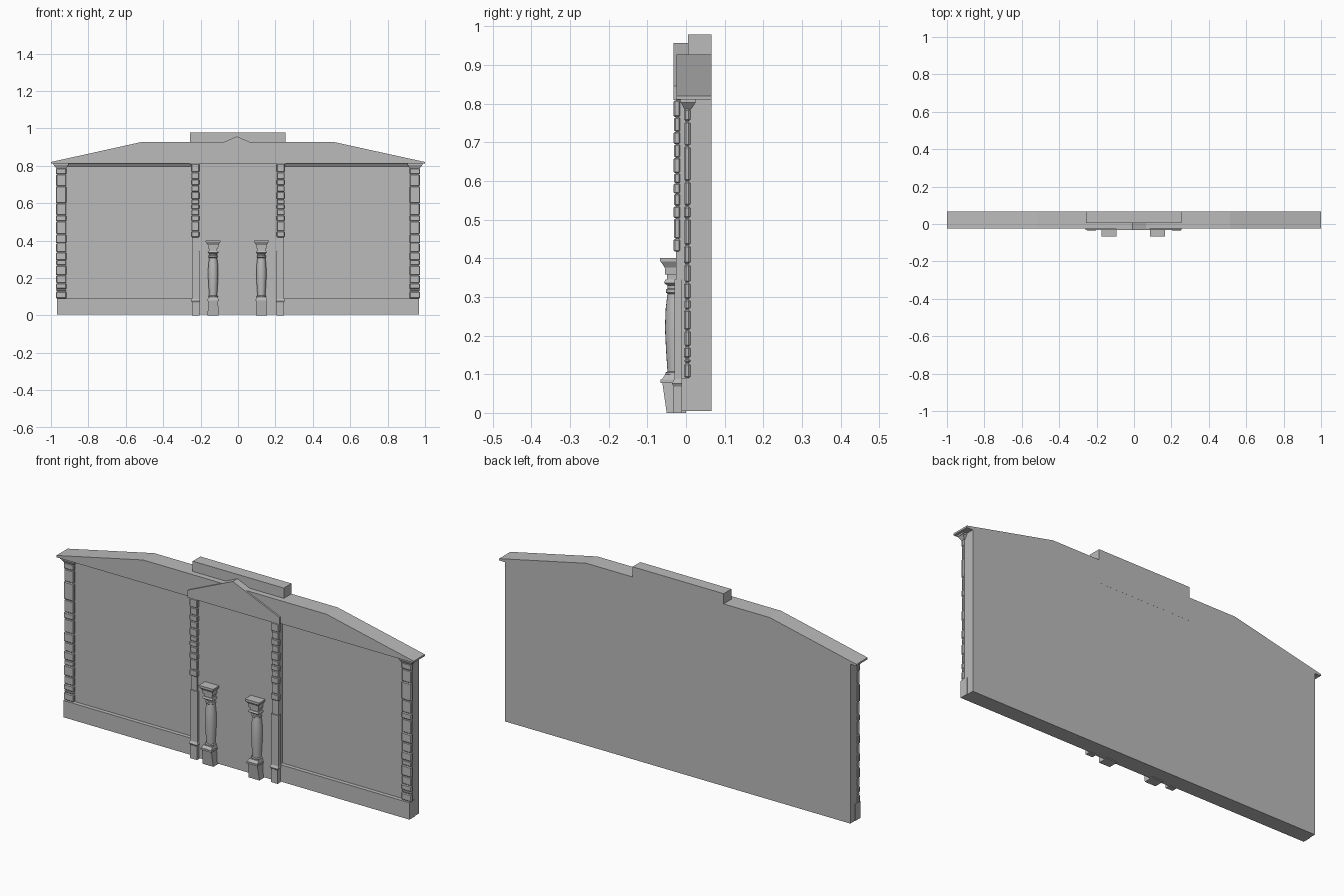
import bpy, bmesh, math

if "Cube" in bpy.data.objects:
    bpy.data.objects.remove(bpy.data.objects["Cube"])

stone = bpy.data.materials.new("grey_stone")
stone.diffuse_color = (0.5, 0.5, 0.5, 1)
stone.use_nodes = True
stone.node_tree.nodes["Principled BSDF"].inputs["Base Color"].default_value = stone.diffuse_color


def finish(name, bm, bevel=0.0):
    bmesh.ops.recalc_face_normals(bm, faces=bm.faces[:])
    me = bpy.data.meshes.new(name)
    bm.to_mesh(me)
    bm.free()
    ob = bpy.data.objects.new(name, me)
    bpy.context.collection.objects.link(ob)
    me.materials.append(stone)
    if bevel:
        m = ob.modifiers.new("worn_edges", 'BEVEL')
        m.width, m.segments = bevel, 1
    return ob


def add_block(bm, low, high, z0, z1):
    """Block whose bottom and top rectangles (x0, x1, y0, y1) may differ."""
    rings = []
    for (x0, x1, y0, y1), z in ((low, z0), (high, z1)):
        rings.append([bm.verts.new((x, y, z)) for x, y in
                      ((x0, y0), (x1, y0), (x1, y1), (x0, y1))])
    a, b = rings
    bm.faces.new(a[::-1])
    bm.faces.new(b)
    for i in range(4):
        j = (i + 1) % 4
        bm.faces.new((a[i], a[j], b[j], b[i]))


def box(name, x0, x1, y0, y1, z0, z1):
    bm = bmesh.new()
    r = (x0, x1, y0, y1)
    add_block(bm, r, r, z0, z1)
    return finish(name, bm)


def prism(name, pts, y0, y1):
    """Extrude an x-z outline along y."""
    bm = bmesh.new()
    f = [bm.verts.new((x, y0, z)) for x, z in pts]
    b = [bm.verts.new((x, y1, z)) for x, z in pts]
    bm.faces.new(f)
    bm.faces.new(b[::-1])
    for i in range(len(pts)):
        j = (i + 1) % len(pts)
        bm.faces.new((f[i], b[i], b[j], f[j]))
    return finish(name, bm)


def stones(name, x0, x1, y0, y1, levels, bevel):
    """Column of separate rough blocks between the given heights."""
    bm = bmesh.new()
    for i, (a, b) in enumerate(zip(levels, levels[1:])):
        d = 0.0015 * (i % 2)
        r = (x0 + d, x1 - d, y0 + d, y1)
        add_block(bm, r, r, a + 0.0006, b - 0.0006)
    return finish(name, bm, bevel)


BACK = 0.066

# main wall, plinth and projecting centre bay
box("main_wall", -0.966, 0.966, 0.008, BACK, 0.005, 0.812)
box("centre_bay", -0.245, 0.243, -0.018, BACK - 0.0005, 0.005, 0.812)

# roof, centre attic block and gable
prism("roof", [(-1, 0.811), (1, 0.811), (1, 0.82), (0.512, 0.927),
               (-0.515, 0.927), (-1, 0.82)], -0.024, BACK)
box("attic_block", -0.257, 0.253, 0.005, BACK + 0.0003, 0.811, 0.979)
prism("gable", [(-0.26, 0.809), (0.254, 0.809), (0.254, 0.845),
                (-0.007, 0.957), (-0.26, 0.845)], -0.032, 0.006)

corner_levels = [0.09, 0.128, 0.141, 0.171, 0.214, 0.267, 0.294, 0.337, 0.385,
                 0.433, 0.503, 0.535, 0.599, 0.69, 0.754, 0.787]
upper_levels = [0.417, 0.45, 0.503, 0.535, 0.567, 0.594, 0.62, 0.66, 0.695,
                0.727, 0.765, 0.809]

for s, side in ((-1, "left"), (1, "right")):
    def span(a, b):
        return (s * a, s * b) if s > 0 else (-b, -a)

    # plinth and the moulding under the eaves
    box(side + "_plinth", *span(0.24, 0.969), -0.012, 0.03, 0.005, 0.09)
    bm = bmesh.new()
    add_block(bm, (*span(0.24, 0.92), 0.004, 0.02),
              (*span(0.24, 0.93), -0.006, 0.02), 0.797, 0.811)
    finish(side + "_eaves_moulding", bm)

    # corner stones with a flared cap
    stones(side + "_corner_stones", *span(0.917, 0.974), -0.005, 0.011,
           corner_levels, 0.004)
    box(side + "_corner_backing", *span(0.921, 0.969), -0.001, 0.01, 0.09, 0.8)
    bm = bmesh.new()
    add_block(bm, (*span(0.917, 0.97), -0.004, 0.012),
              (*span(0.908, 0.985), -0.013, 0.025), 0.785, 0.803)
    r = (*span(0.906, 0.987), -0.014, 0.026)
    add_block(bm, r, r, 0.803, 0.811)
    finish(side + "_corner_cap", bm)

    # pilaster: rough blocks above, plain shaft and foot below
    stones(side + "_pilaster_stones", *span(0.207, 0.25), -0.032, -0.015,
           upper_levels, 0.003)
    box(side + "_pilaster_core", *span(0.212, 0.245), -0.026, -0.01, 0.34, 0.81)
    box(side + "_pilaster_shaft", *span(0.207, 0.247), -0.03, -0.01, 0.08, 0.345)
    box(side + "_pilaster_foot", *span(0.207, 0.245), -0.033, -0.01, 0.0, 0.068)
    bm = bmesh.new()
    add_block(bm, (*span(0.207, 0.245), -0.032, -0.01),
              (*span(0.202, 0.25), -0.036, -0.01), 0.068, 0.076)
    add_block(bm, (*span(0.202, 0.25), -0.036, -0.01),
              (*span(0.207, 0.247), -0.03, -0.01), 0.076, 0.088)
    finish(side + "_pilaster_foot_moulding", bm)

    # column: square base and capital made of stacked blocks
    cx, cy = (-0.133 if s < 0 else 0.125), -0.027

    def sq(h, front=None):
        return (cx - h, cx + h, cy - (front or h), 0.0)

    bm = bmesh.new()
    for lo, hi, z0, z1 in ((sq(0.030, 0.023), sq(0.026, 0.034), 0.0, 0.077),
                           (sq(0.031, 0.039), sq(0.031, 0.039), 0.077, 0.086),
                           (sq(0.029, 0.036), sq(0.025, 0.027), 0.086, 0.099)):
        add_block(bm, lo, hi, z0, z1)
    finish(side + "_column_base", bm)
    bm = bmesh.new()
    for lo, hi, z0, z1 in ((sq(0.021), sq(0.030), 0.329, 0.336),
                           (sq(0.030), sq(0.026), 0.336, 0.345),
                           (sq(0.022), sq(0.022), 0.345, 0.358),
                           (sq(0.027), sq(0.028), 0.358, 0.376),
                           (sq(0.028), sq(0.038), 0.376, 0.391),
                           (sq(0.040), sq(0.040), 0.391, 0.401)):
        add_block(bm, lo, hi, z0, z1)
    finish(side + "_column_capital", bm)

    # column: swelling round shaft
    profile = [(0.026, 0.097), (0.026, 0.104), (0.021, 0.107), (0.0245, 0.16),
               (0.0275, 0.22), (0.0255, 0.27), (0.021, 0.308), (0.0245, 0.311),
               (0.0245, 0.319), (0.0205, 0.322), (0.0205, 0.332)]
    n = 20
    bm = bmesh.new()
    rings = [[bm.verts.new((cx + r * math.cos(2 * math.pi * k / n),
                            cy + r * math.sin(2 * math.pi * k / n), z))
              for k in range(n)] for r, z in profile]
    for a, b in zip(rings, rings[1:]):
        for k in range(n):
            j = (k + 1) % n
            bm.faces.new((a[k], a[j], b[j], b[k]))
    bm.faces.new(rings[0][::-1])
    bm.faces.new(rings[-1])
    shaft = finish(side + "_column_shaft", bm)
    bpy.ops.object.select_all(action='DESELECT')
    shaft.select_set(True)
    bpy.context.view_layer.objects.active = shaft
    bpy.ops.object.shade_smooth_by_angle(angle=math.radians(35))
